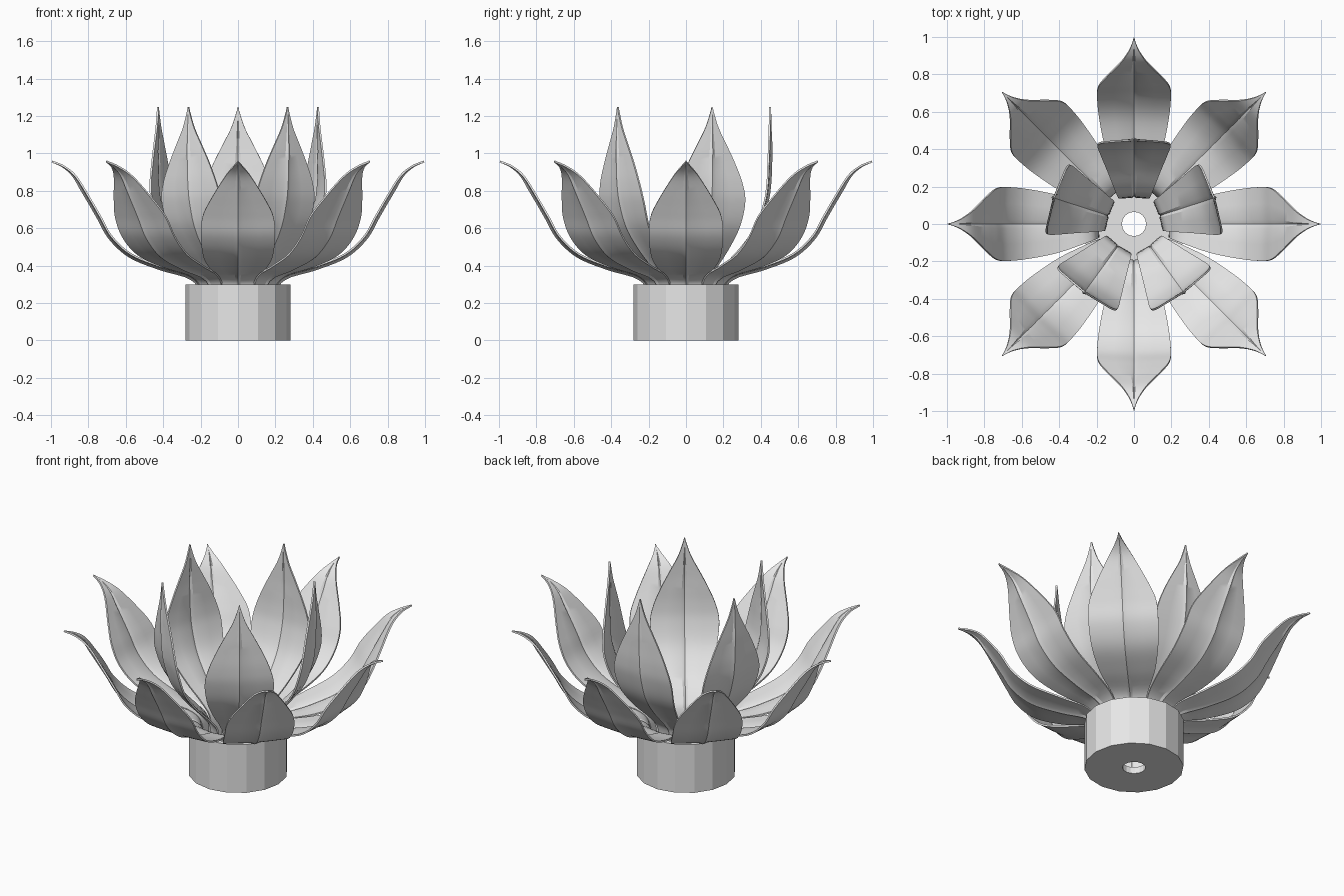
import bpy, bmesh, math
from mathutils import Vector

if "Cube" in bpy.data.objects:
    bpy.data.objects.remove(bpy.data.objects["Cube"])

mat = bpy.data.materials.new("light_grey")
mat.diffuse_color = (0.8, 0.8, 0.8, 1)
mat.use_nodes = True
mat.node_tree.nodes["Principled BSDF"].inputs["Base Color"].default_value = mat.diffuse_color


def finish(name, bm):
    bmesh.ops.recalc_face_normals(bm, faces=bm.faces)
    me = bpy.data.meshes.new(name)
    bm.to_mesh(me)
    bm.free()
    me.materials.append(mat)
    ob = bpy.data.objects.new(name, me)
    bpy.context.collection.objects.link(ob)
    bpy.ops.object.select_all(action='DESELECT')
    ob.select_set(True)
    bpy.context.view_layer.objects.active = ob
    return ob


# Holder cup: revolved closed section with a hole in the floor
def holder(sides=16):
    section = [(0.065, 0), (0.28, 0), (0.28, 0.3), (0.25, 0.3), (0.25, 0.04), (0.065, 0.04)]
    bm = bmesh.new()
    rings = []
    for i in range(sides):
        a = 2 * math.pi * i / sides
        rings.append([bm.verts.new((r * math.cos(a), r * math.sin(a), z)) for r, z in section])
    for i in range(sides):
        p, q = rings[i], rings[(i + 1) % sides]
        for k in range(len(section)):
            m = (k + 1) % len(section)
            bm.faces.new((p[k], q[k], q[m], p[m]))
    finish("holder_cup", bm)


def smooth_path(pts, n=5):
    """Catmull-Rom curve through the points."""
    v = [Vector(p) for p in pts]
    v = [2 * v[0] - v[1]] + v + [2 * v[-1] - v[-2]]
    out = []
    for i in range(1, len(v) - 2):
        a, b, c, d = v[i - 1:i + 3]
        for k in range(n):
            t = k / n
            out.append(0.5 * (2 * b + (c - a) * t + (2 * a - 5 * b + 4 * c - d) * t ** 2
                              + (3 * b - a - 3 * c + d) * t ** 3))
    return out + [v[-2]]


# Petal cross-section: (fraction of half width, outward depth) with a midrib crease
CROSS = [(-1, 0), (-0.55, 0.004), (-0.13, 0.007), (0, 0.016), (0.13, 0.007), (0.55, 0.004), (1, 0)]


# Ring of petals; each control point is (radius, height, half width)
def petals(name, pts, count, start):
    path = smooth_path(pts)
    for n in range(count):
        ang = math.radians(start + 360 * n / count)
        radial = Vector((math.cos(ang), math.sin(ang), 0))
        side = Vector((-math.sin(ang), math.cos(ang), 0))
        bm = bmesh.new()
        rows = []
        for i, p in enumerate(path):
            tan = path[min(i + 1, len(path) - 1)] - path[max(i - 1, 0)]
            nr, nz = Vector((tan[1], -tan[0])).normalized()
            w = max(p[2], 0.002)
            depth = min(1, w / 0.1)
            row = []
            for f, d in CROSS:
                co = radial * (p[0] + nr * d * depth) + side * (w * f)
                co.z = p[1] + nz * d * depth
                row.append(bm.verts.new(co))
            rows.append(row)
        for a, b in zip(rows, rows[1:]):
            for k in range(len(CROSS) - 1):
                bm.faces.new((a[k], a[k + 1], b[k + 1], b[k]))
        ob = finish(f"{name}_{n + 1}", bm)
        mod = ob.modifiers.new("thickness", 'SOLIDIFY')
        mod.thickness = 0.01
        mod.offset = 0
        bpy.ops.object.modifier_apply(modifier=mod.name)
        bpy.ops.object.shade_smooth_by_angle(angle=math.radians(25))


holder()

# Eight wide outer petals
petals("outer_petal", [
    (0.19, 0.04, 0.07), (0.195, 0.26, 0.075), (0.25, 0.345, 0.1), (0.41, 0.395, 0.155),
    (0.57, 0.46, 0.187), (0.675, 0.555, 0.197), (0.735, 0.66, 0.19), (0.79, 0.755, 0.145),
    (0.865, 0.875, 0.07), (0.93, 0.93, 0.025), (0.995, 0.957, 0.0)], 8, 0)

# Five upright inner petals
petals("inner_petal", [
    (0.14, 0.04, 0.075), (0.145, 0.29, 0.085), (0.19, 0.38, 0.105), (0.29, 0.49, 0.145),
    (0.375, 0.61, 0.18), (0.42, 0.74, 0.195), (0.435, 0.84, 0.175), (0.44, 0.95, 0.13),
    (0.444, 1.05, 0.08), (0.447, 1.14, 0.035), (0.45, 1.247, 0.0)], 5, 90)
